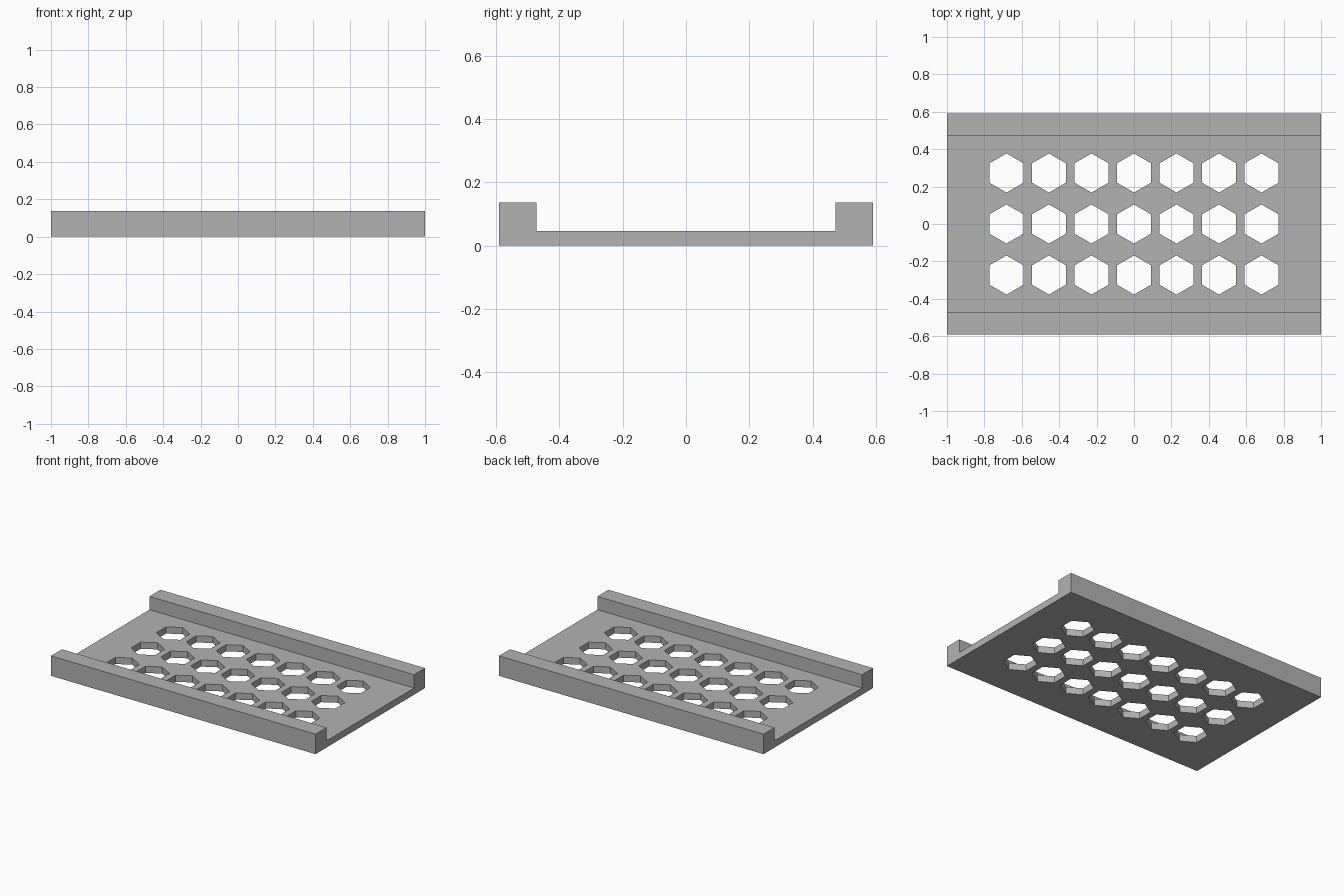
import bpy
import bmesh
from math import pi
from mathutils import Matrix

cube = bpy.data.objects.get("Cube")
if cube:
    bpy.data.objects.remove(cube, do_unlink=True)

U = 1 / 22                      # design unit: the tray is 44 units long
LENGTH, HALF_DEPTH, INNER = 44 * U, 13 * U, 10.4 * U
FLOOR, HEIGHT = U, 3 * U
COLUMNS, ROWS = 7, 3
PITCH_X, PITCH_Y, HOLE_RADIUS = 5 * U, 6 * U, 2.3 * U

grey = bpy.data.materials.new("light grey")
grey.use_nodes = True
colour = (0.45, 0.45, 0.45, 1)
grey.diffuse_color = colour
grey.node_tree.nodes["Principled BSDF"].inputs["Base Color"].default_value = colour


def make_object(name, bm):
    bmesh.ops.recalc_face_normals(bm, faces=bm.faces)
    mesh = bpy.data.meshes.new(name)
    bm.to_mesh(mesh)
    bm.free()
    mesh.materials.append(grey)
    obj = bpy.data.objects.new(name, mesh)
    bpy.context.collection.objects.link(obj)
    return obj


# Tray: a channel profile with a rail on each side, extruded along x
half = [(HALF_DEPTH, 0), (HALF_DEPTH, HEIGHT), (INNER, HEIGHT), (INNER, FLOOR)]
profile = half + [(-y, z) for y, z in reversed(half)]
bm = bmesh.new()
end = bm.faces.new([bm.verts.new((-LENGTH / 2, y, z)) for y, z in profile])
extruded = bmesh.ops.extrude_face_region(bm, geom=[end], use_keep_orig=True)
bmesh.ops.translate(bm, vec=(LENGTH, 0, 0),
                    verts=[v for v in extruded["geom"] if isinstance(v, bmesh.types.BMVert)])
tray = make_object("perforated_tray", bm)

# Hole cutters: a grid of hexagonal prisms with points towards the rails
bm = bmesh.new()
for column in range(COLUMNS):
    for row in range(ROWS):
        x = (column - (COLUMNS - 1) / 2) * PITCH_X
        y = (row - (ROWS - 1) / 2) * PITCH_Y
        place = Matrix.Translation((x, y, FLOOR / 2)) @ Matrix.Rotation(pi / 2, 4, "Z")
        made = bmesh.ops.create_cone(bm, cap_ends=True, segments=6, radius1=HOLE_RADIUS,
                                     radius2=HOLE_RADIUS, depth=FLOOR * 3)
        # Bring a corner onto the y axis whichever way the prism starts
        corner = min(abs(v.co.x) for v in made["verts"])
        if corner < HOLE_RADIUS * 0.1:
            place = Matrix.Translation((x, y, FLOOR / 2))
        bmesh.ops.transform(bm, matrix=place, verts=made["verts"])
cutter = make_object("hole_cutters", bm)
cutter.hide_render = True

# Cut the holes through the floor, then drop the cutters
cut = tray.modifiers.new("hex_holes", "BOOLEAN")
cut.operation = "DIFFERENCE"
cut.solver = "EXACT"
cut.object = cutter
bpy.context.view_layer.objects.active = tray
bpy.ops.object.modifier_apply(modifier=cut.name)
bpy.data.objects.remove(cutter, do_unlink=True)
